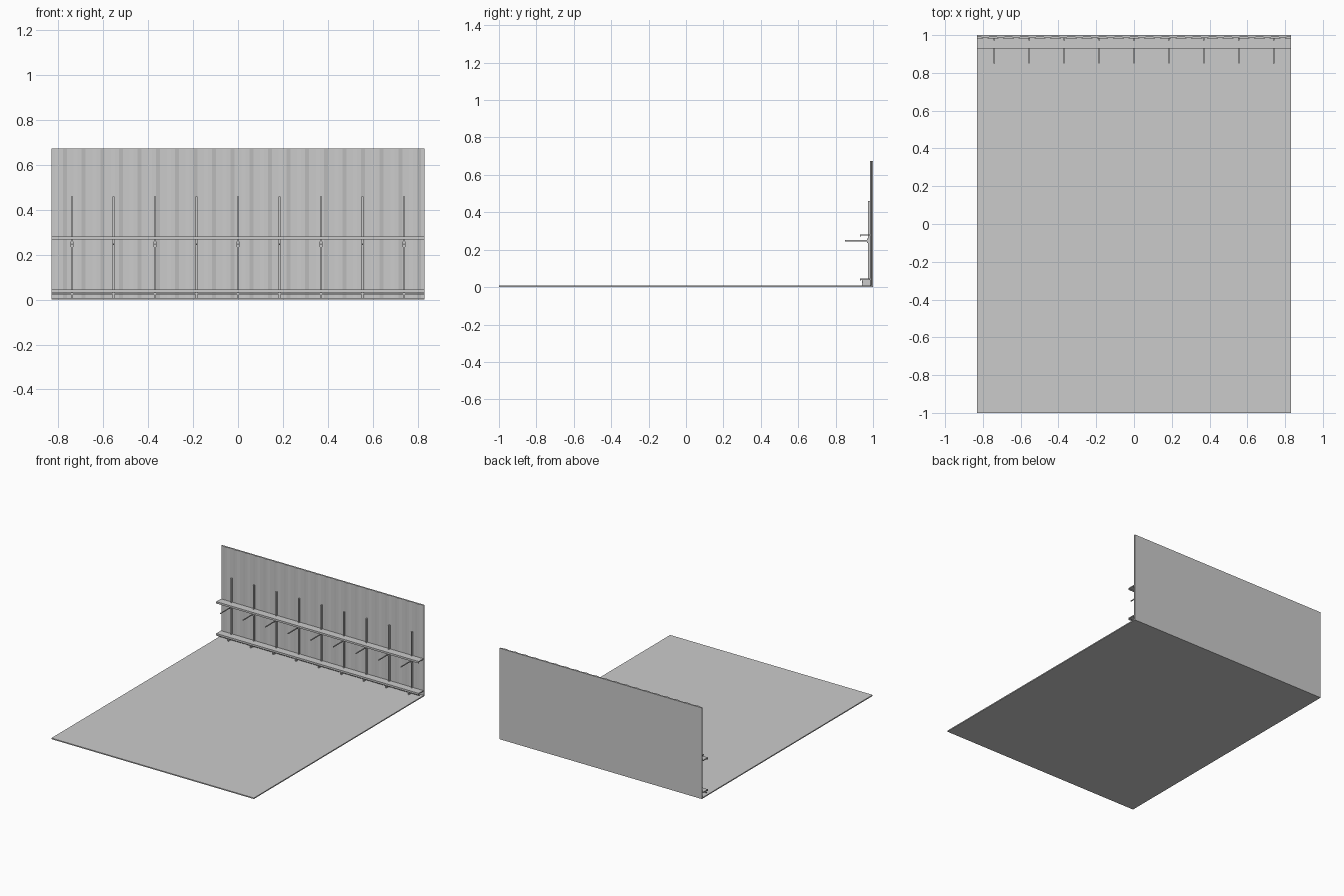
import bpy, bmesh

if "Cube" in bpy.data.objects:
    bpy.data.objects.remove(bpy.data.objects["Cube"])

HALF = 0.83      # half width of the stage
WALL_H = 0.675


def box(name, x, y, z):
    """Box from (min, max) ranges."""
    bm = bmesh.new()
    bmesh.ops.create_cube(bm, size=1)
    for v in bm.verts:
        v.co = [r[0] if c < 0 else r[1] for c, r in zip(v.co, (x, y, z))]
    me = bpy.data.meshes.new(name)
    bm.to_mesh(me)
    bm.free()
    ob = bpy.data.objects.new(name, me)
    bpy.context.collection.objects.link(ob)
    return ob


def extrude_profile(name, pts, vec):
    """Closed profile pushed along a vector."""
    bm = bmesh.new()
    face = bm.faces.new([bm.verts.new(p) for p in pts])
    res = bmesh.ops.extrude_face_region(bm, geom=[face])
    for v in res["geom"]:
        if isinstance(v, bmesh.types.BMVert):
            v.co = [a + b for a, b in zip(v.co, vec)]
    bmesh.ops.recalc_face_normals(bm, faces=bm.faces)
    me = bpy.data.meshes.new(name)
    bm.to_mesh(me)
    bm.free()
    ob = bpy.data.objects.new(name, me)
    bpy.context.collection.objects.link(ob)
    return ob


# Floor slab
box("floor", (-HALF, HALF), (-1, 1), (0, 0.008))

# Back wall with trapezoid ribs on the front and a flat rear
n = 20
step = 2 * HALF / n
pts = [(HALF, 1.0, 0), (-HALF, 1.0, 0), (-HALF, 0.991, 0)]
for i in range(n):
    c = -HALF + (i + 0.5) * step
    for dx, y in ((-0.027, 0.991), (-0.009, 0.985), (0.009, 0.985), (0.027, 0.991)):
        pts.append((c + dx, y, 0))
pts.append((HALF, 0.991, 0))
extrude_profile("ribbed_wall", pts, (0, 0, WALL_H))

# Two long shelves with a front lip
for name, z in (("upper_shelf", 0.282), ("lower_shelf", 0.046)):
    prof = [(0.985, z), (0.93, z), (0.93, z - 0.014), (0.934, z - 0.014),
            (0.934, z - 0.007), (0.985, z - 0.007)]
    extrude_profile(name, [(-HALF, y, zz) for y, zz in prof], (2 * HALF, 0, 0))

# Rail under the lower shelf
box("lower_rail", (-HALF, HALF), (0.94, 0.946), (0.024, 0.031))

# Uprights, each with a foot, a hook plate and a forward prong
for i in range(-4, 5):
    x = i * 0.185
    box("upright", (x - 0.004, x + 0.004), (0.972, 0.985), (0.008, 0.46))
    box("foot_bracket", (x - 0.004, x + 0.004), (0.94, 0.975), (0.008, 0.039))
    box("hook_plate", (x - 0.007, x + 0.007), (0.968, 0.974), (0.235, 0.26))
    box("prong", (x - 0.003, x + 0.003), (0.85, 0.97), (0.245, 0.251))
